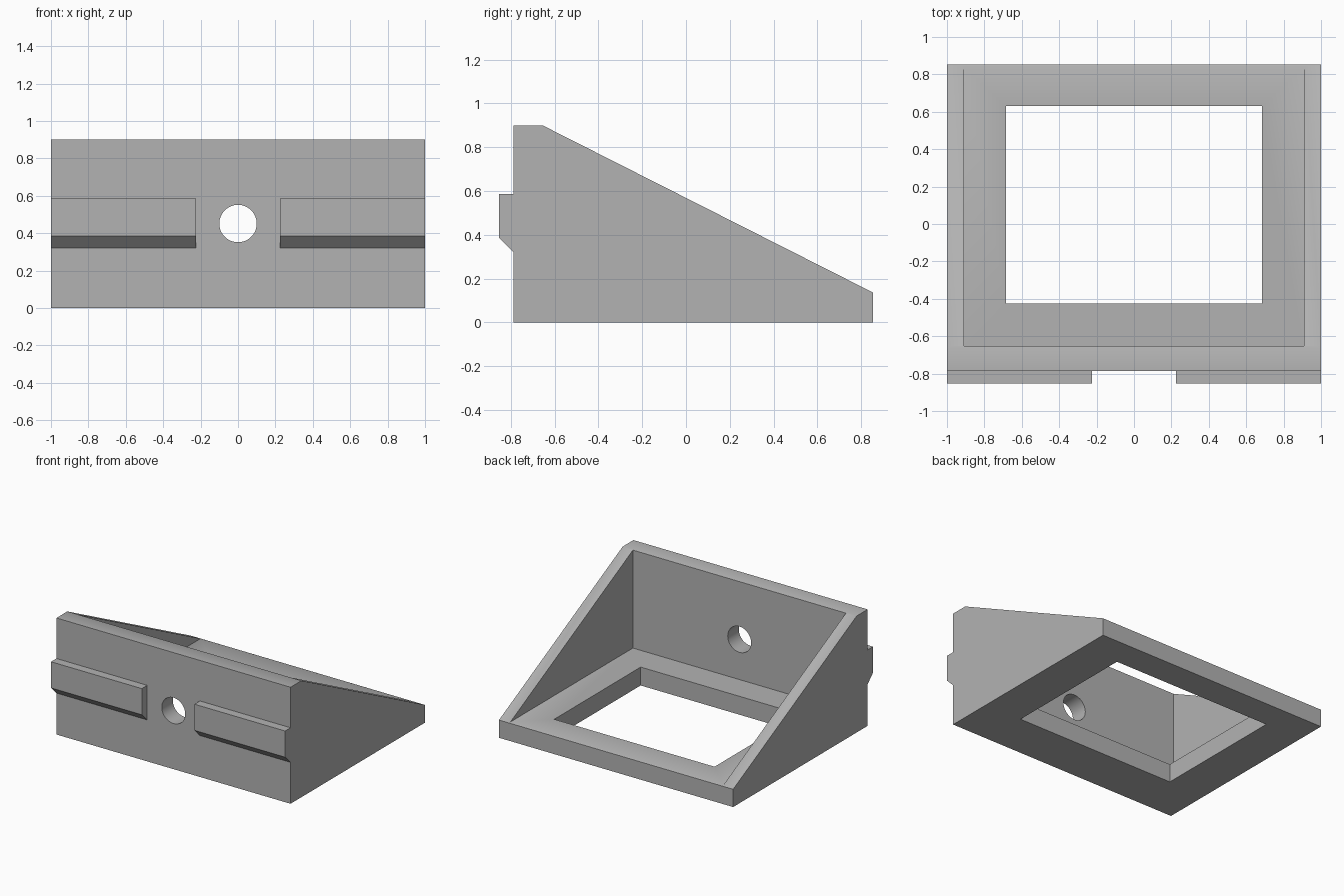
import bpy, bmesh, math

cube = bpy.data.objects.get("Cube")
if cube:
    bpy.data.objects.remove(cube, do_unlink=True)

# Single grey material
grey = bpy.data.materials.new("plain_grey")
grey.use_nodes = True
colour = (0.45, 0.45, 0.45, 1)
grey.diffuse_color = colour
grey.node_tree.nodes["Principled BSDF"].inputs["Base Color"].default_value = colour


def extrude_profile(name, profile, x0, x1):
    """Extrude a (y, z) outline along x."""
    bm = bmesh.new()
    face = bm.faces.new([bm.verts.new((x0, y, z)) for y, z in profile])
    out = bmesh.ops.extrude_face_region(bm, geom=[face])
    verts = [v for v in out["geom"] if isinstance(v, bmesh.types.BMVert)]
    bmesh.ops.translate(bm, verts=verts, vec=(x1 - x0, 0, 0))
    bmesh.ops.recalc_face_normals(bm, faces=bm.faces)
    mesh = bpy.data.meshes.new(name)
    bm.to_mesh(mesh)
    bm.free()
    mesh.materials.append(grey)
    obj = bpy.data.objects.new(name, mesh)
    bpy.context.collection.objects.link(obj)
    return obj


def box(name, half_x, y0, y1, z0, z1):
    return extrude_profile(name, [(y0, z0), (y1, z0), (y1, z1), (y0, z1)], -half_x, half_x)


def cut(target, cutter):
    """Subtract the cutter and discard it."""
    cutter.hide_render = True
    mod = target.modifiers.new("cut", "BOOLEAN")
    mod.operation = "DIFFERENCE"
    mod.solver = "EXACT"
    mod.object = cutter
    bpy.context.view_layer.objects.active = target
    bpy.ops.object.modifier_apply(modifier=mod.name)
    bpy.data.objects.remove(cutter, do_unlink=True)


# Wedge-shaped bracket body
WALL_FRONT, WALL_BACK, BACK = -0.787, -0.652, 0.853
body = extrude_profile("bracket_body", [
    (WALL_FRONT, 0), (BACK, 0), (BACK, 0.137), (-0.655, 0.9), (WALL_FRONT, 0.9)], -1, 1)

# Hollow between the side walls, then the window through the floor
cut(body, box("hollow_cutter", 0.91, WALL_BACK, 1, 0.142, 1.1))
cut(body, box("window_cutter", 0.685, -0.425, 0.63, -0.2, 0.4))

# Round bolt hole through the front wall
bpy.ops.mesh.primitive_cylinder_add(vertices=48, radius=0.1, depth=0.5,
                                    location=(0, -0.72, 0.452), rotation=(math.pi / 2, 0, 0))
hole = bpy.context.object
hole.data.materials.append(grey)
cut(body, hole)

# Rails on the front with a chamfered lower edge
rail = [(WALL_FRONT, 0.32), (WALL_FRONT, 0.587), (-0.853, 0.587), (-0.853, 0.385)]
rails = [extrude_profile("left_rail", rail, 0.225, 1),
         extrude_profile("right_rail", rail, -1, -0.225)]

# Smooth the hole while keeping sharp edges
bpy.ops.object.select_all(action="DESELECT")
body.select_set(True)
bpy.context.view_layer.objects.active = body
bpy.ops.object.shade_smooth_by_angle(angle=math.radians(30))
